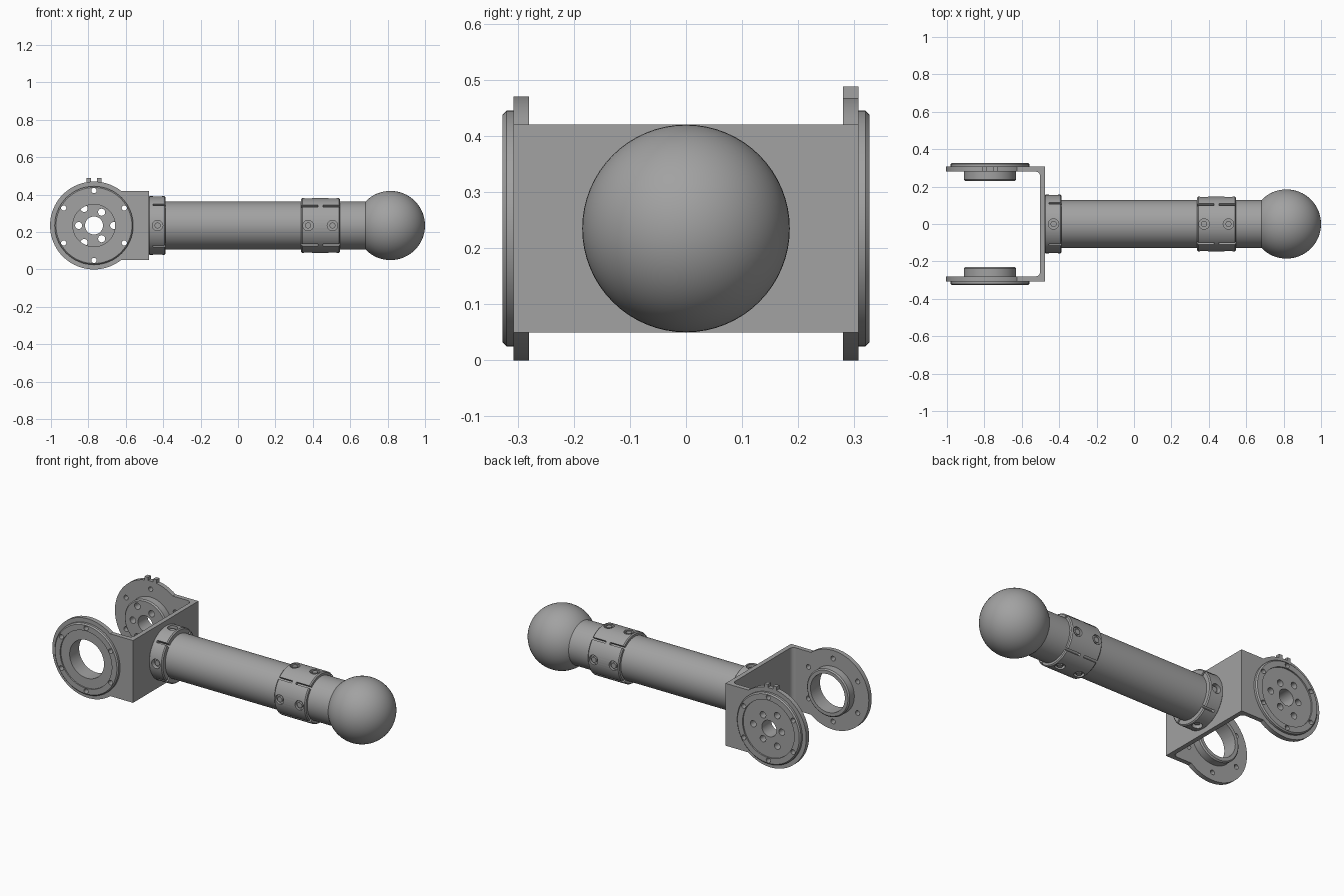
import bpy, bmesh
from math import cos, sin, pi, radians, acos
from mathutils import Matrix, Vector

cube = bpy.data.objects.get("Cube")
if cube:
    bpy.data.objects.remove(cube)

AXIS_Z = 0.235          # height of the arm axis
HUB_X = -0.77           # centre of the pivot discs
ALONG_X = Matrix.Rotation(pi / 2, 4, 'Y')

metal = bpy.data.materials.new("grey metal")
metal.use_nodes = True
GREY = (0.36, 0.36, 0.36, 1)
metal.diffuse_color = GREY
metal.node_tree.nodes["Principled BSDF"].inputs["Base Color"].default_value = GREY


def finish(bm, name):
    bmesh.ops.recalc_face_normals(bm, faces=bm.faces)
    mesh = bpy.data.meshes.new(name)
    bm.to_mesh(mesh)
    bm.free()
    mesh.materials.append(metal)
    obj = bpy.data.objects.new(name, mesh)
    bpy.context.collection.objects.link(obj)
    return obj


def lathe(name, profile, matrix, closed=False, steps=64):
    """Spin (radius, height) points about local z."""
    bm = bmesh.new()
    verts = [bm.verts.new((r, 0, h)) for r, h in profile]
    pairs = list(zip(verts, verts[1:]))
    if closed:
        pairs.append((verts[-1], verts[0]))
    edges = [bm.edges.new(p) for p in pairs]
    bmesh.ops.spin(bm, geom=verts + edges, cent=(0, 0, 0), axis=(0, 0, 1),
                   angle=2 * pi, steps=steps)
    bmesh.ops.remove_doubles(bm, verts=bm.verts, dist=1e-5)
    bm.transform(matrix)
    return finish(bm, name)


def prism(name, outline, offset):
    """Extrude a flat outline along offset."""
    bm = bmesh.new()
    face = bm.faces.new([bm.verts.new(p) for p in outline])
    new = bmesh.ops.extrude_face_region(bm, geom=[face])["geom"]
    bmesh.ops.translate(bm, vec=offset, verts=[v for v in new if isinstance(v, bmesh.types.BMVert)])
    return finish(bm, name)


def add_rod(bm, radius, length, matrix):
    bmesh.ops.create_cone(bm, cap_ends=True, segments=24, radius1=radius,
                          radius2=radius, depth=length, matrix=matrix)


def add_box(bm, size, matrix):
    bmesh.ops.create_cube(bm, size=1, matrix=matrix @ Matrix.Diagonal((*size, 1)))


def carve(obj, cutter):
    """Subtract the cutter and bake the result."""
    mod = obj.modifiers.new("cut", 'BOOLEAN')
    mod.operation, mod.solver, mod.object = 'DIFFERENCE', 'EXACT', cutter
    bpy.context.view_layer.update()
    baked = bpy.data.meshes.new_from_object(obj.evaluated_get(bpy.context.evaluated_depsgraph_get()))
    obj.modifiers.clear()
    obj.data = baked


def smooth(*objects):
    bpy.ops.object.select_all(action='DESELECT')
    for obj in objects:
        obj.select_set(True)
    bpy.context.view_layer.objects.active = objects[0]
    bpy.ops.object.shade_smooth_by_angle(angle=radians(30))


# Tube and ball
smooth(lathe("tube", [(0, -0.48), (0.128, -0.48), (0.128, 0.72), (0, 0.72)],
             Matrix.Translation((0, 0, AXIS_Z)) @ ALONG_X))
bm = bmesh.new()
bmesh.ops.create_uvsphere(bm, u_segments=64, v_segments=32, radius=0.185,
                          matrix=Matrix.Translation((0.815, 0, AXIS_Z)) @ ALONG_X)
smooth(finish(bm, "end_ball"))


# Clamp collars: slotted rings with sunk screws on four sides
def collar(name, x0, x1, radius, screw_xs, slots):
    c = 0.006
    ring = lathe(name, [(0.124, x0), (radius - c, x0), (radius, x0 + c), (radius, x1 - c),
                        (radius - c, x1), (0.124, x1)],
                 Matrix.Translation((0, 0, AXIS_Z)) @ ALONG_X, closed=True)
    cutters, screws = bmesh.new(), bmesh.new()
    for k in range(4):
        turn = Matrix.Translation((0, 0, AXIS_Z)) @ Matrix.Rotation(k * pi / 2, 4, 'X')
        for x in screw_xs:
            add_rod(cutters, 0.028, 0.1, turn @ Matrix.Translation((x, 0, 0.18)))
            head = [Vector(p) for p in ((0, 0, 0.134),)][0]
            add_rod(screws, 0.016, 0.02, turn @ Matrix.Translation((x, 0, head.z)))
        diagonal = turn @ Matrix.Rotation(pi / 4, 4, 'X')
        for a, b in slots:
            add_box(cutters, (b - a, 0.013, 0.1),
                    diagonal @ Matrix.Translation(((a + b) / 2, 0, 0.16)))
    cutter = finish(cutters, name + "_cutter")
    carve(ring, cutter)
    bpy.data.objects.remove(cutter)
    smooth(ring, finish(screws, name + "_screws"))


collar("bracket_collar", -0.478, -0.388, 0.157, [-0.43], [(-0.455, -0.37)])
collar("ball_collar", 0.338, 0.545, 0.147, [0.375, 0.505], [(0.32, 0.428), (0.454, 0.56)])

# U-shaped bracket web with rounded inner bends
OUT, INN, FRONT, BACK, TIP = 0.307, 0.28, -0.502, -0.475, -0.57
bend = 0.025
inner = [(FRONT - bend + bend * sin(t), INN - bend + bend * cos(t))
         for t in (i * pi / 12 for i in range(7))]
half = [(BACK, OUT), (TIP, OUT), (TIP, INN)] + inner
outline = half + [(x, -y) for x, y in reversed(half)]
prism("bracket_web", [(x, y, 0.05) for x, y in outline], (0, 0, 0.37))

# Pivot sides: round-ended arm plus stepped disc, mirrored front and back
R, HALF = 0.235, 0.185
start = acos((R * R - HALF * HALF) ** 0.5 / R)
for side, label in ((-1, "front"), (1, "back")):
    arc = [start + (2 * pi - 2 * start) * i / 56 for i in range(57)]
    pts = [(TIP, AXIS_Z + HALF)] + [(HUB_X + R * cos(a), AXIS_Z + R * sin(a)) for a in arc]
    pts.append((TIP, AXIS_Z - HALF))
    arm = prism(label + "_arm", [(x, side * INN, z) for x, z in pts], (0, side * (OUT - INN), 0))

    hub = Matrix.Translation((HUB_X, 0, AXIS_Z)) @ Matrix.Rotation(-side * pi / 2, 4, 'X')
    disc = lathe(label + "_disc",
                 [(0, 0.23), (0.133, 0.23), (0.14, 0.237), (0.14, 0.3), (0.21, 0.3),
                  (0.21, 0.32), (0.203, 0.327), (0.17, 0.327), (0.17, 0.319), (0, 0.319)], hub)

    # Bolt circle, then an open bore in front or a drilled plate behind
    holes = [(0.187, 30 + 60 * i, 0.014) for i in range(6)]
    if side < 0:
        holes.append((0, 0, 0.113))
    else:
        holes += [(0, 0, 0.048)]
        holes += [(0.082, 60 + 120 * i, 0.019) for i in range(3)]
        holes += [(0.105, 120 * i, 0.019) for i in range(3)]
    cutters = bmesh.new()
    for dist, deg, radius in holes:
        a = radians(deg)
        place = Matrix.Translation((HUB_X + dist * cos(a), side * 0.28, AXIS_Z + dist * sin(a)))
        bmesh.ops.create_cone(cutters, cap_ends=True, segments=64 if dist == 0 else 20,
                              radius1=radius, radius2=radius, depth=0.2,
                              matrix=place @ Matrix.Rotation(pi / 2, 4, 'X'))
    cutter = finish(cutters, label + "_cutter")
    carve(arm, cutter)
    carve(disc, cutter)
    bpy.data.objects.remove(cutter)
    smooth(arm, disc)

# Twin stop nubs on top of the back arm
bm = bmesh.new()
for x in (-0.798, -0.742):
    add_box(bm, (0.022, OUT - INN, 0.04), Matrix.Translation((x, (OUT + INN) / 2, 0.468)))
finish(bm, "stop_nubs")
